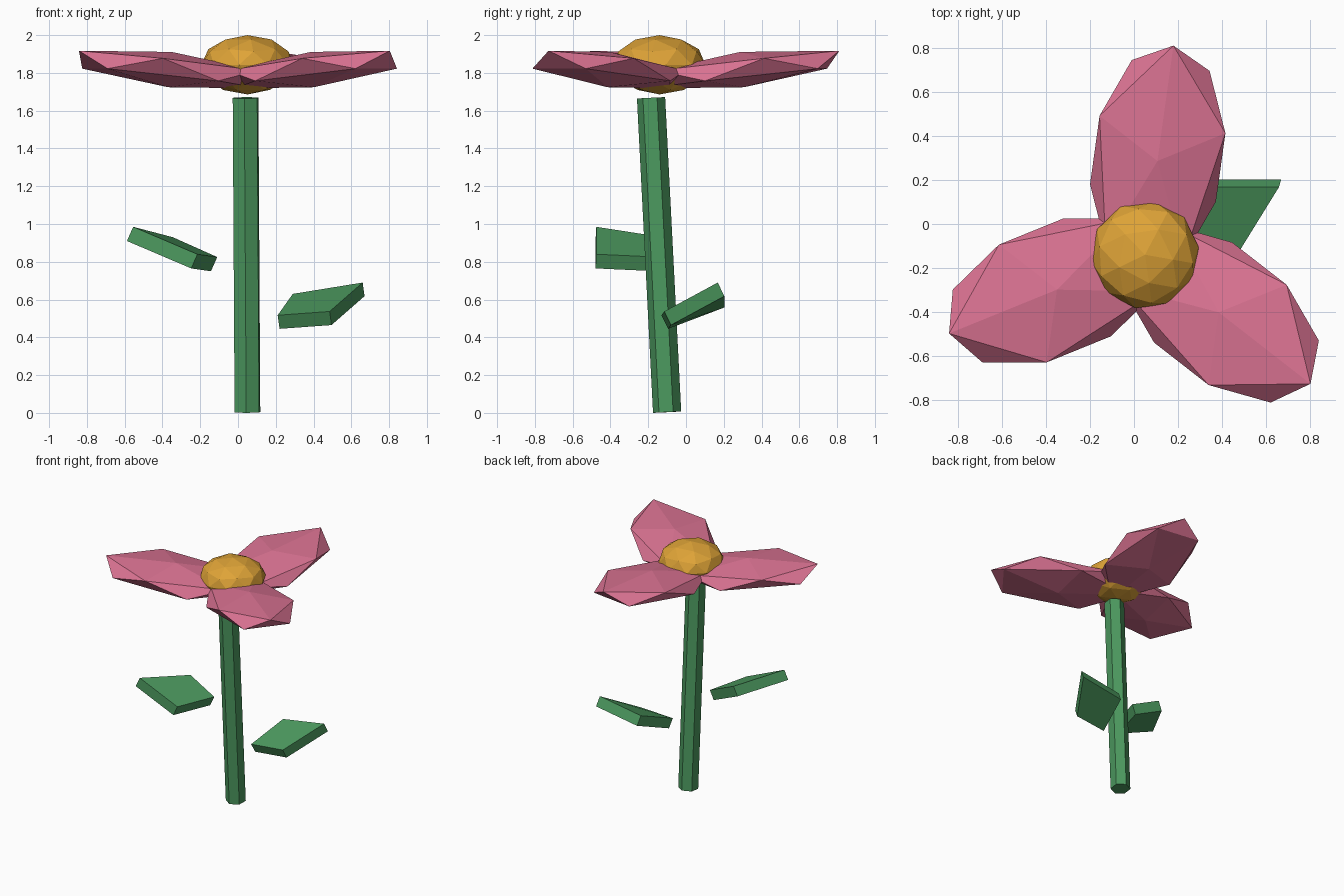
import bpy
from math import radians
from mathutils import Vector, Matrix

cube = bpy.data.objects.get("Cube")
if cube:
    bpy.data.objects.remove(cube, do_unlink=True)


def material(name, rgb):
    m = bpy.data.materials.new(name)
    m.use_nodes = True
    m.diffuse_color = (*rgb, 1)
    m.node_tree.nodes["Principled BSDF"].inputs["Base Color"].default_value = (*rgb, 1)
    return m


green = material("leaf green", (0.072, 0.319, 0.114))
pink = material("petal pink", (0.708, 0.171, 0.29))
gold = material("pollen gold", (0.73, 0.366, 0.038))


def finish(name, mat):
    ob = bpy.context.object
    ob.name = name
    ob.data.materials.append(mat)
    return ob


def ellipsoid(name, mat, detail, loc, scale, tilt, turn):
    bpy.ops.mesh.primitive_ico_sphere_add(subdivisions=detail, radius=1, location=loc)
    ob = finish(name, mat)
    ob.scale = scale
    ob.rotation_euler = (0, radians(tilt), radians(turn))
    return ob


def leaf(name, top, thickness):
    # Four-cornered blade extruded along a thickness vector
    lower = [tuple(Vector(p) + Vector(thickness)) for p in top]
    faces = [(0, 1, 2, 3), (7, 6, 5, 4)]
    faces += [(i, i + 4, (i + 1) % 4 + 4, (i + 1) % 4) for i in range(4)]
    me = bpy.data.meshes.new(name)
    me.from_pydata(list(top) + lower, [], faces)
    ob = bpy.data.objects.new(name, me)
    bpy.context.collection.objects.link(ob)
    me.materials.append(green)
    return ob


# Leaning hexagonal stem
foot, head = Vector((0.05, -0.1, 0.004)), Vector((0.04, -0.185, 1.668))
axis = head - foot
bpy.ops.mesh.primitive_cylinder_add(vertices=6, radius=0.075, depth=axis.length)
stem = finish("stem", green)
stem.data.transform(Matrix.Rotation(radians(-5), 4, "Z"))
stem.rotation_euler = axis.to_track_quat("Z", "Y").to_euler()
stem.location = (foot + head) / 2
# Align the flats after the track rotation, using the smallest tilt
stem.rotation_euler = Vector((0, 0, 1)).rotation_difference(axis).to_euler()

# Flower centre
hub = Vector((0.047, -0.138, 0))
ellipsoid("flower_centre", gold, 2, (0.05, -0.14, 1.843), (0.247, 0.247, 0.157), 0, -10)

# Three petals around the centre, tips raised
for i, side in enumerate(("back", "right", "left")):
    offset = Matrix.Rotation(radians(120 * i), 3, "Z") @ Vector((0.061, 0.435, 1.8175))
    ellipsoid(side + "_petal", pink, 1, hub + offset, (0.59, 0.34, 0.094),
              -6.3, 82.1 + 120 * i)

# Two loose leaves
leaf("left_leaf",
     [(0.21, -0.13, 0.517), (0.485, -0.115, 0.537), (0.66, 0.168, 0.69), (0.29, 0.168, 0.63)],
     (0.01, 0.035, -0.072))
leaf("right_leaf",
     [(-0.555, -0.475, 0.985), (-0.215, -0.475, 0.84), (-0.11, -0.15, 0.825), (-0.345, -0.12, 0.93)],
     (-0.033, -0.004, -0.075))
